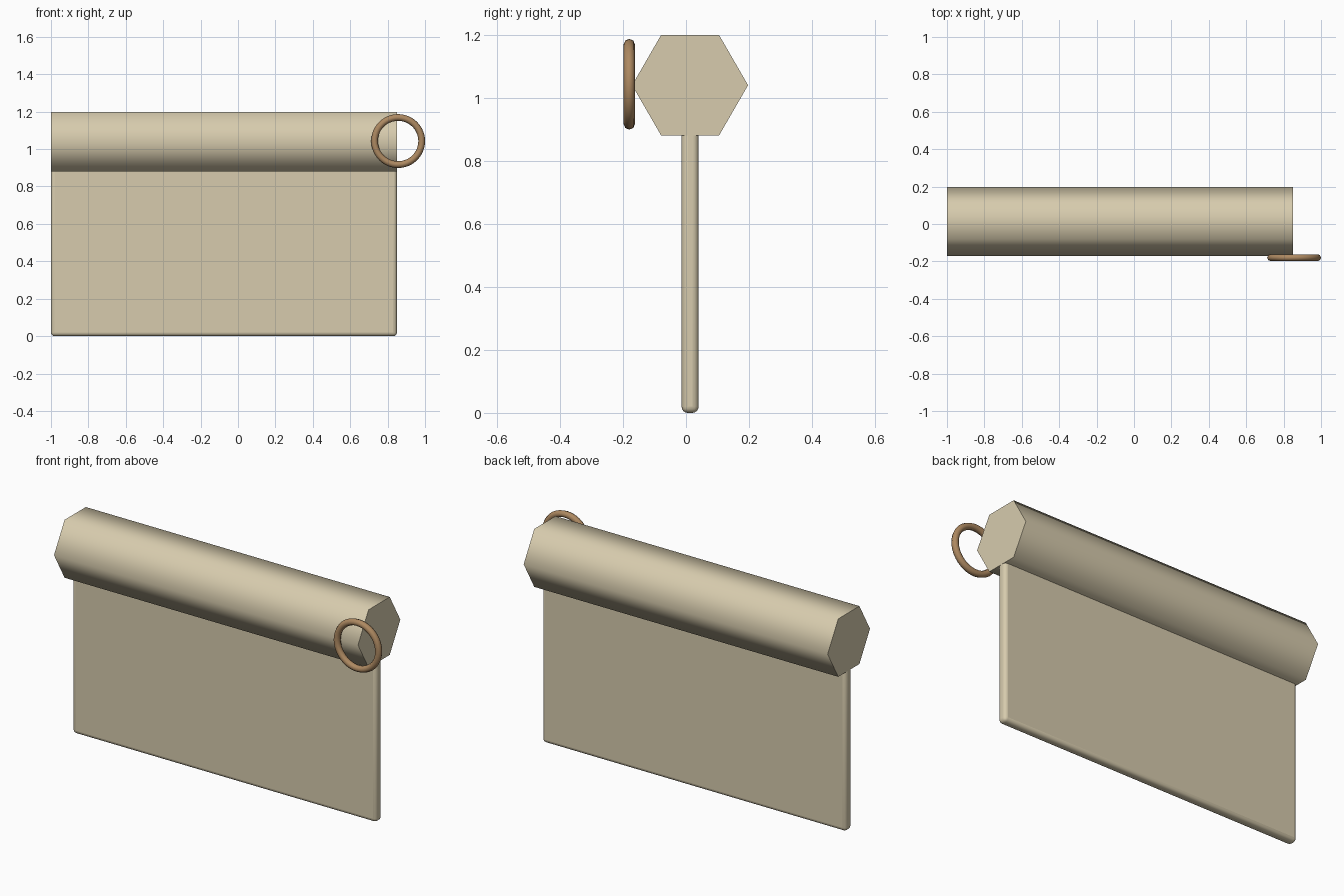
import bpy
import math

default = bpy.data.objects.get("Cube")
if default:
    bpy.data.objects.remove(default, do_unlink=True)


def make_material(name, rgb):
    mat = bpy.data.materials.new(name)
    mat.use_nodes = True
    colour = (*rgb, 1)
    mat.diffuse_color = colour
    mat.node_tree.nodes["Principled BSDF"].inputs["Base Color"].default_value = colour
    return mat


def finish(name, mat, angle):
    obj = bpy.context.object
    obj.name = name
    obj.data.materials.append(mat)
    bpy.ops.object.transform_apply(location=False, rotation=True, scale=True)
    bpy.ops.object.shade_smooth_by_angle(angle=math.radians(angle))
    return obj


cream = make_material("cream", (0.68, 0.60, 0.42))
brown = make_material("warm_brown", (0.42, 0.25, 0.12))

left_end, right_end = -1.0, 0.85
length = right_end - left_end
mid_x = (left_end + right_end) / 2
mid_y = 0.013
roll_z = 1.04

# Hexagonal roll along the top, corners pointing front and back
bpy.ops.mesh.primitive_cylinder_add(
    vertices=6, radius=0.184, depth=length,
    location=(mid_x, mid_y, roll_z), rotation=(0, math.pi / 2, 0))
finish("top_roll", cream, 70)

# Hanging sheet with rounded edges, its top hidden inside the roll
sheet_top = 1.0
bpy.ops.mesh.primitive_cube_add(size=1, location=(mid_x, mid_y, sheet_top / 2))
bpy.context.object.scale = (length, 0.054, sheet_top)
sheet = finish("hanging_sheet", cream, 40)
bevel = sheet.modifiers.new("rounded_edges", "BEVEL")
bevel.width = 0.02
bevel.segments = 4

# Pull ring in front of the right end of the roll
bpy.ops.mesh.primitive_torus_add(
    major_radius=0.126, minor_radius=0.018, major_segments=48, minor_segments=8,
    location=(0.856, -0.18, 1.043), rotation=(math.pi / 2, 0, 0))
finish("pull_ring", brown, 60)
